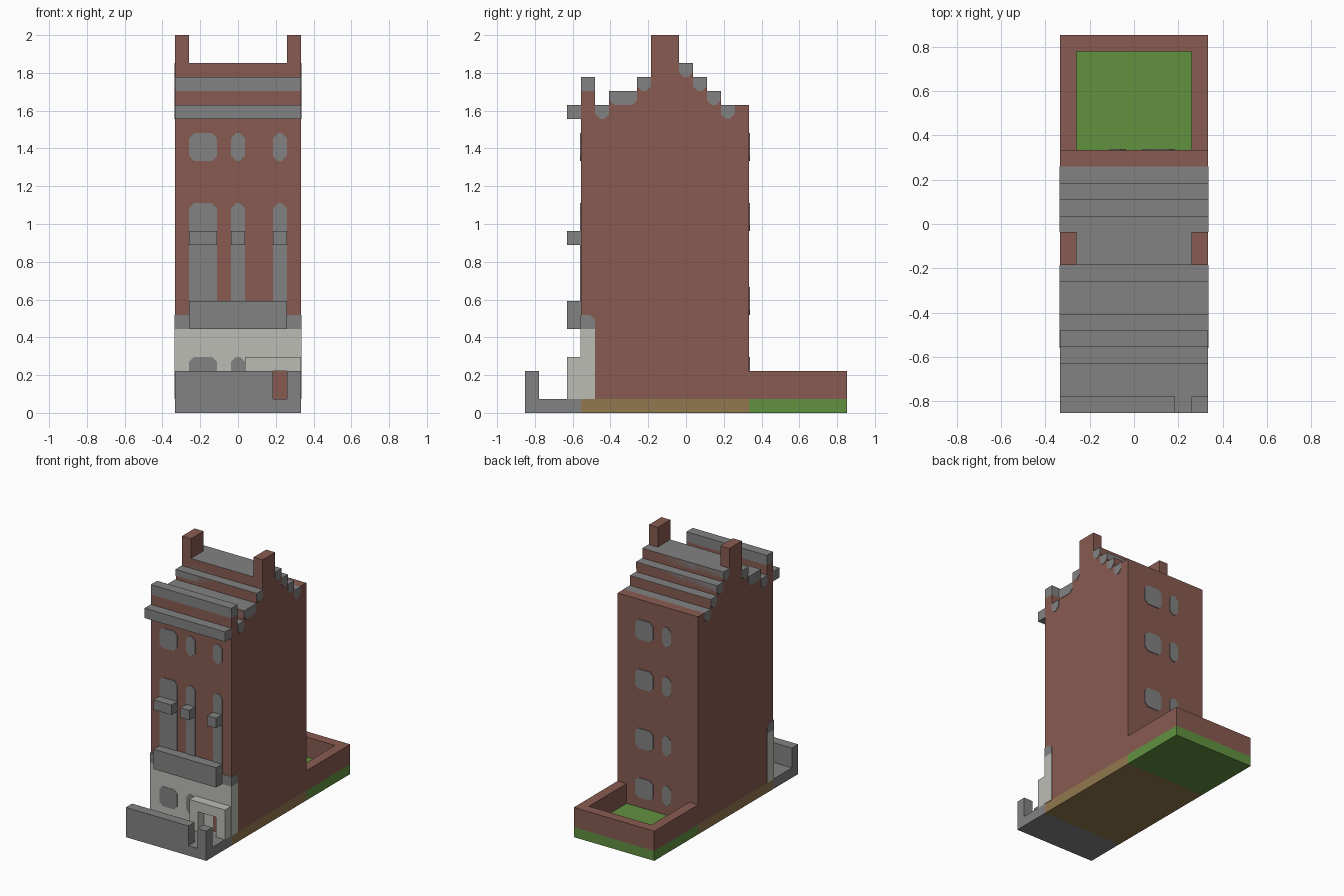
import bpy, bmesh
from mathutils import Vector

if "Cube" in bpy.data.objects:
    bpy.data.objects.remove(bpy.data.objects["Cube"])

U = 2 / 27          # one building block; parts are laid out in block counts
W, D = 9, 23        # plot width and depth in blocks
E = 0.04            # slight proudness of cladding, in blocks


def material(name, rgb):
    linear = [((c / 255 + 0.055) / 1.055) ** 2.4 for c in rgb] + [1]
    m = bpy.data.materials.new(name)
    m.use_nodes = True
    m.diffuse_color = linear
    bsdf = m.node_tree.nodes["Principled BSDF"]
    bsdf.inputs["Base Color"].default_value = linear
    bsdf.inputs["Roughness"].default_value = 0.9
    return m


BRICK = material("brick", (136, 91, 81))
GREY = material("grey stone", (130, 130, 130))
PALE = material("pale stone", (188, 188, 181))
GRASS = material("grass", (98, 145, 64))
EARTH = material("earth", (145, 119, 78))


def prism(name, mat, outline, axis, lo, hi):
    """Extrude an outline along x (points are y, z) or along y (points are x, z)."""
    def place(a, b, t):
        x, y = (t, a) if axis == "x" else (a, t)
        return Vector(((x - W / 2) * U, (y - D / 2) * U, b * U))
    bm = bmesh.new()
    face = bm.faces.new([bm.verts.new(place(a, b, lo)) for a, b in outline])
    extruded = bmesh.ops.extrude_face_region(bm, geom=[face])["geom"]
    moved = [v for v in extruded if isinstance(v, bmesh.types.BMVert)]
    bmesh.ops.translate(bm, verts=moved, vec=place(0, 0, hi) - place(0, 0, lo))
    bmesh.ops.recalc_face_normals(bm, faces=bm.faces)
    mesh = bpy.data.meshes.new(name)
    bm.to_mesh(mesh)
    bm.free()
    mesh.materials.append(mat)
    obj = bpy.data.objects.new(name, mesh)
    bpy.context.collection.objects.link(obj)
    return obj


def outline(a0, a1, b0, b1, bottom=(0, 0), top=(0, 0)):
    """Rectangle with optional corner cuts: bottom and top, each (low a, high a)."""
    corners = [(a0, b0, 1, 1, bottom[0]), (a1, b0, -1, 1, bottom[1]),
               (a1, b1, -1, -1, top[1]), (a0, b1, 1, -1, top[0])]
    pts = []
    for n, (a, b, sa, sb, c) in enumerate(corners):
        if not c:
            pts.append((a, b))
            continue
        pair = [(a, b + sb * c), (a + sa * c, b)]
        pts += pair if n % 2 == 0 else pair[::-1]
    return pts


def box(name, mat, x0, x1, y0, y1, z0, z1):
    return prism(name, mat, outline(y0, y1, z0, z1), "x", x0, x1)


CUT = 0.36
BOTH = (CUT, CUT)


def window(name, x0, x1, z0, z1, y, square_base=False):
    shape = outline(x0, x1, z0, z1, (0, 0) if square_base else BOTH, BOTH)
    prism(name, GREY, shape, "y", y - 0.07, y + 0.07)


# Ground slabs
box("front_yard", GREY, 0, W, 0, 4, 0, 1)
box("house_foundation", EARTH, 0, W, 4, 16, 0, 1)
box("garden_lawn", GRASS, 0, W, 16, D, 0, 1)

# Front yard wall with a gate gap
box("yard_wall", GREY, 0, 7, 0, 1, 1, 3)
box("yard_gate_post", GREY, 8, W, 0, 1, 1, 3)

# Back garden walls
for side, x in (("right", 0), ("left", 8)):
    box("garden_wall_" + side, BRICK, x, x + 1, 16, D, 1, 3)
box("garden_wall_back", BRICK, 1, 8, 22, D, 1, 3)

# Brick body with stepped gables: (first block, last block, top)
steps = [(5, 6, 22), (6, 8, 23), (8, 9, 24), (9, 11, 25),
         (11, 12, 25), (12, 13, 24), (13, 14, 23), (14, 15, 22)]
profile = [(4, 1), (4, 23), (5, 23)]
for y0, y1, top in steps:
    profile += [(y0, top - E), (y1, top - E)]
profile += [(15, 22), (16, 22), (16, 1)]
prism("brick_body", BRICK, profile, "x", 0, W)

# Stone roof steps, chimneys stand in the ridge
for y0, y1, top in steps:
    ridge = y0 == 9
    inset = 1 if ridge else -E
    cuts = (0, 0) if ridge else BOTH
    prism("roof_step", GREY, outline(y0, y1, top - 1, top, cuts),
          "x", inset, W - inset)
for side, x in (("right", 0), ("left", 8)):
    box("chimney_" + side, BRICK, x, x + 1, 9, 11, 24, 27)

# Parapet cap and cornice
box("parapet_cap", GREY, 0, W, 4, 5, 23, 24)
box("cornice", GREY, 0, W, 3, 4, 21, 22)

# Pale ground storey and the stone course above it
box("ground_storey", PALE, -E, W + E, 4 - E, 5, 1, 6)
prism("stone_course", GREY, outline(4 - E, 5, 6, 7, top=(0, CUT)), "x", -E, W + E)

# Balcony, porch and door
box("balcony", GREY, 1, 8, 3, 4, 6, 8)
box("porch_hood", PALE, 5, W, 3, 4, 3, 4)
for x in (5, 8):
    box("porch_post", PALE, x, x + 1, 3, 4, 1, 3)
box("front_door", BRICK, 7, 8, 3.93, 4.07, 1, 3)

# Front windows and window ledges
for x0, x1 in ((1, 3), (4, 5), (7, 8)):
    window("upper_window", x0, x1, 18, 20, 4)
    window("tall_window", x0, x1, 7, 15, 4, True)
    box("window_ledge", GREY, x0, x1, 3, 4, 12, 13)
for x0, x1 in ((1, 3), (4, 5)):
    window("ground_window", x0, x1, 2, 4, 4)

# Back windows on four floors
for z in (2, 7, 13, 18):
    window("back_window_wide", 5, 7, z, z + 2, 16)
    window("back_window_narrow", 3, 4, z, z + 2, 16)
